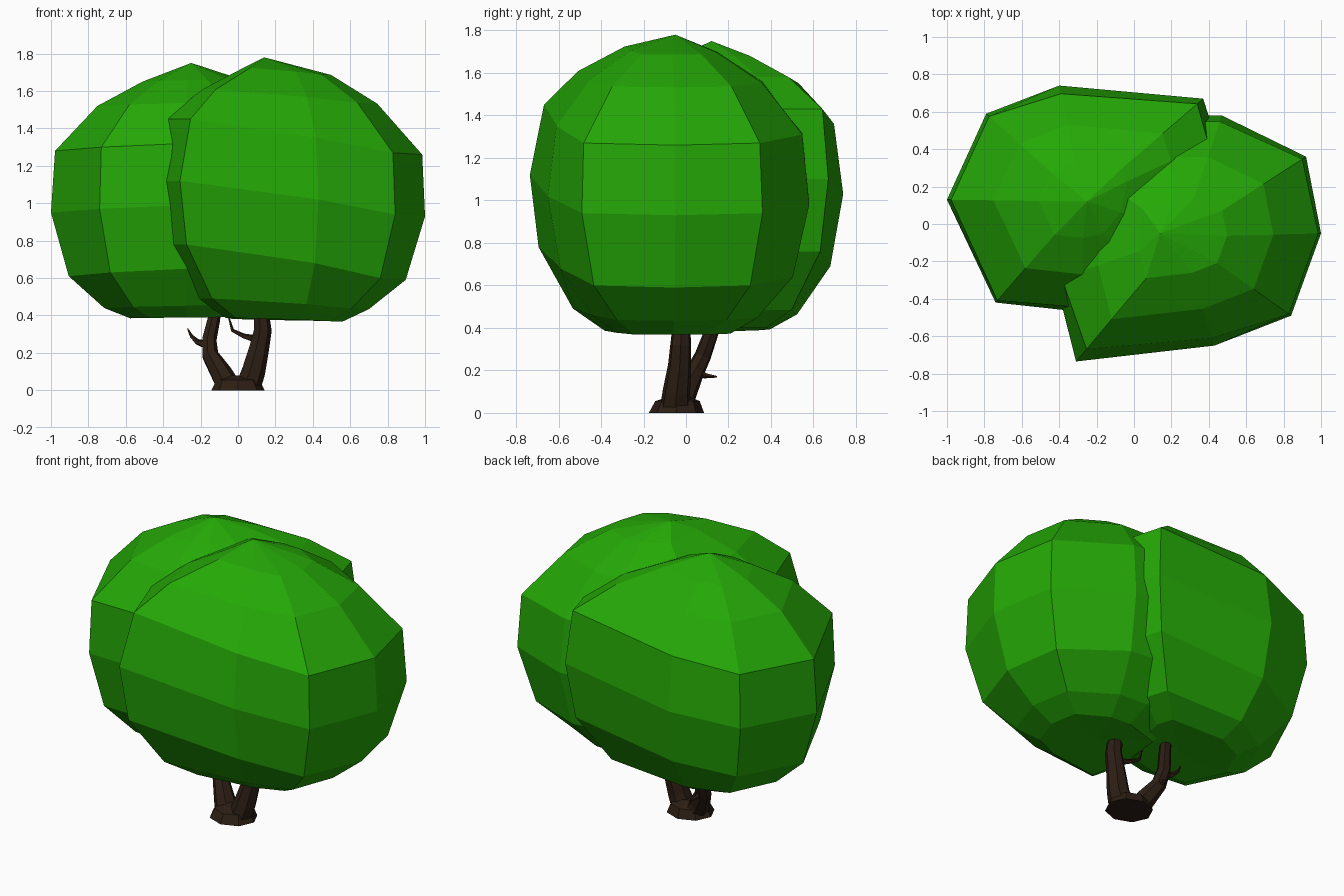
import bpy, bmesh, math
from mathutils import Vector


def material(name, rgb):
    m = bpy.data.materials.new(name)
    m.diffuse_color = (*rgb, 1)
    return m


LEAF = material("leaf_green", (0.018, 0.39, 0.002))
BARK = material("bark_brown", (0.025, 0.013, 0.007))


def loft(name, rings, mat, low=None, top=None):
    """Skin stacked rings; close ends with a point or a flat face."""
    bm = bmesh.new()
    vs = [[bm.verts.new(p) for p in r] for r in rings]
    n = len(vs[0])
    for a, b in zip(vs, vs[1:]):
        for i in range(n):
            j = (i + 1) % n
            bm.faces.new((a[i], a[j], b[j], b[i]))
    for ring, tip in ((vs[0], low), (vs[-1], top)):
        if tip is None:
            bm.faces.new(ring)
        else:
            t = bm.verts.new(tip)
            for i in range(n):
                bm.faces.new((ring[i], ring[(i + 1) % n], t))
    bmesh.ops.recalc_face_normals(bm, faces=bm.faces)
    me = bpy.data.meshes.new(name)
    bm.to_mesh(me)
    bm.free()
    me.materials.append(mat)
    ob = bpy.data.objects.new(name, me)
    bpy.context.collection.objects.link(ob)
    return ob


def crown(name, center, columns, low, peak, shoulder, crest, base):
    """columns: widest outline x, y, z plus shrink factor of the shoulder ring."""
    cx, cy = center
    rings = [[] for _ in range(7)]
    for x, y, z, k in columns:
        d = z - 0.95
        levels = [(0.42 + 0.3 * d, base + 0.1 * d), (0.61 + 0.5 * d, 0.44 + 0.3 * d),
                  (0.87 + 0.4 * d, z - 0.34), (1, z), (k, z + 0.33),
                  (0.66, shoulder + 0.4 * d), (0.33, crest + 0.2 * d)]
        for ring, (s, h) in zip(rings, levels):
            ring.append((cx + (x - cx) * s, cy + (y - cy) * s, h))
    return loft(name, rings, LEAF, low, peak)


# Two overlapping foliage masses
crown("front_foliage", (0.25, -0.07), [
    (-0.31, -0.735, 1.12, 0.90), (0.43, -0.65, 1.02, 0.93), (0.84, -0.49, 0.94, 0.98),
    (1.00, -0.05, 0.93, 0.98), (0.92, 0.36, 0.94, 0.97), (0.47, 0.58, 0.98, 0.95),
    (0.15, 0.58, 1.00, 0.95), (-0.36, 0.38, 1.06, 0.95), (-0.42, -0.30, 1.12, 0.95)],
    (0.22, -0.05, 0.39), (0.14, -0.05, 1.78), 1.54, 1.69, 0.37)
crown("back_foliage", (-0.27, 0.12), [
    (0.37, 0.67, 1.10, 0.95), (-0.40, 0.74, 1.03, 0.93), (-0.79, 0.59, 0.97, 0.97),
    (-1.00, 0.13, 0.95, 0.97), (-0.74, -0.42, 0.97, 0.98), (-0.28, -0.47, 0.99, 0.96),
    (0.05, -0.40, 1.00, 0.93), (0.33, -0.05, 1.05, 0.92), (0.44, 0.45, 1.10, 0.94)],
    (-0.25, 0.10, 0.40), (-0.25, 0.12, 1.75), 1.52, 1.65, 0.385)


def limb(name, path, sides=7):
    """Tapered tube through x, y, z, radius points."""
    pts = [Vector(p[:3]) for p in path]
    rings = []
    for i, p in enumerate(pts):
        d = pts[min(i + 1, len(pts) - 1)] - pts[max(i - 1, 0)]
        if p.z < 0.05:
            d = Vector((0, 0, 1))
        q = Vector((0, 0, 1)).rotation_difference(d.normalized())
        r = path[i][3]
        rings.append([p + q @ Vector((r * math.cos(math.tau * k / sides),
                                      r * math.sin(math.tau * k / sides), 0))
                      for k in range(sides)])
    return loft(name, rings, BARK)


# Flared root base
loft("trunk_base", [[(r * math.cos(math.tau * k / 8) * 1.1, cy + r * math.sin(math.tau * k / 8), z)
                     for k in range(8)]
                    for r, cy, z in ((0.13, -0.045, 0), (0.105, -0.04, 0.055), (0.04, -0.03, 0.08))], BARK)

# Forked trunks
limb("right_trunk", [(0.05, -0.05, 0.02, 0.075), (0.08, -0.045, 0.10, 0.066), (0.11, -0.03, 0.22, 0.056),
                     (0.13, -0.025, 0.32, 0.050), (0.12, -0.02, 0.45, 0.040)])
limb("left_trunk", [(-0.05, -0.03, 0.02, 0.075), (-0.09, -0.01, 0.09, 0.06), (-0.15, 0.04, 0.19, 0.046),
                    (-0.155, 0.08, 0.27, 0.040), (-0.13, 0.12, 0.38, 0.035), (-0.12, 0.15, 0.45, 0.03)])

# Small twigs
limb("outer_twig", [(-0.16, 0.06, 0.24, 0.025), (-0.22, 0.08, 0.26, 0.016), (-0.25, 0.09, 0.29, 0.010),
                    (-0.27, 0.09, 0.33, 0.003)], 5)
limb("inner_twig", [(0.11, -0.02, 0.27, 0.022), (0.03, 0.00, 0.29, 0.014), (-0.03, 0.01, 0.32, 0.010),
                    (-0.05, 0.01, 0.39, 0.004)], 5)
limb("rear_twig", [(-0.14, 0.04, 0.21, 0.022), (-0.14, 0.09, 0.175, 0.014), (-0.13, 0.145, 0.17, 0.004)], 5)
